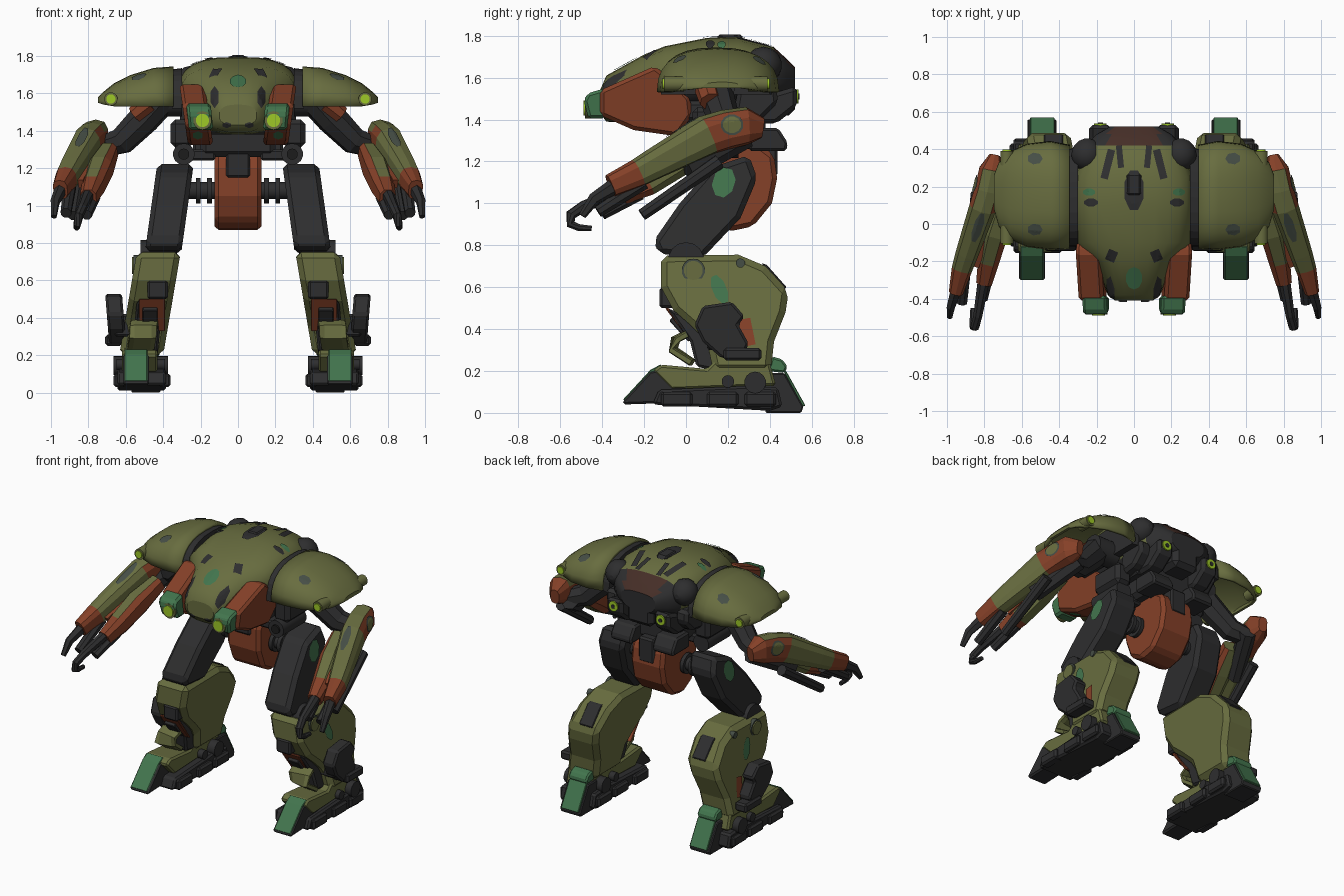
import bpy, bmesh, math
from mathutils import Vector
from mathutils.bvhtree import BVHTree

if "Cube" in bpy.data.objects:
    bpy.data.objects.remove(bpy.data.objects["Cube"])

COLORS = {"olive": (.138, .152, .050), "rust": (.235, .052, .021), "charcoal": (.027, .027, .028),
          "green": (.055, .178, .075), "lamp": (.34, .58, .02), "slate": (.06, .075, .06),
          "black": (.012, .012, .012), "umber": (.06, .027, .02)}
MATS = {}
for key, c in COLORS.items():
    MATS[key] = bpy.data.materials.new(key + "_paint")
    MATS[key].diffuse_color = (*c, 1)


def build(name, verts, faces, mats, fmat=None, mirror=True, bevel=0, smooth=False, thick=0, fix=True):
    """Mesh object in world space; fmat gives the colour index of each face."""
    bm = bmesh.new()
    vs = [bm.verts.new(v) for v in verts]
    for i, f in enumerate(faces):
        face = bm.faces.new([vs[k] for k in f])
        face.material_index = fmat[i] if fmat else 0
        face.smooth = smooth and len(f) == 4
    if fix:
        bmesh.ops.recalc_face_normals(bm, faces=bm.faces)
    me = bpy.data.meshes.new(name)
    bm.to_mesh(me)
    bm.free()
    for m in mats:
        me.materials.append(MATS[m])
    ob = bpy.data.objects.new(name, me)
    bpy.context.collection.objects.link(ob)
    if thick:
        s = ob.modifiers.new("shell", 'SOLIDIFY')
        s.thickness, s.offset = thick, 0
    if bevel:
        b = ob.modifiers.new("bevel", 'BEVEL')
        b.width, b.segments, b.limit_method = bevel, 1, 'ANGLE'
    if mirror:
        ob.modifiers.new("mirror", 'MIRROR')
    return ob


def rings(name, loops, mats, seg=None, caps=(True, True), closed=True, **kw):
    """Skin a row of equal loops; seg lists the colour index per segment."""
    n = len(loops[0])
    verts = [v for lp in loops for v in lp]
    faces, fm = [], []
    for i in range(len(loops) - 1):
        for j in range(n if closed else n - 1):
            k = (j + 1) % n
            faces.append((i*n + j, i*n + k, i*n + n + k, i*n + n + j))
            fm.append(seg[i] if seg else 0)
    if caps[0]:
        faces.append(tuple(range(n)))
        fm.append(seg[0] if seg else 0)
    if caps[1]:
        faces.append(tuple(range(len(verts) - n, len(verts))))
        fm.append(seg[-1] if seg else 0)
    return build(name, verts, faces, mats, fm, **kw)


def prism(name, prof, x0, x1, mat, lean=0, zref=0, bevel=.012, **kw):
    """Side profile (y, z) extruded across x, sheared by lean with height."""
    loops = [[(x + lean*(z - zref), y, z) for y, z in prof] for x in (x0, x1)]
    return rings(name, loops, [mat], bevel=bevel, **kw)


def box(name, x, y, z, mat, **kw):
    return prism(name, [(y[0], z[0]), (y[1], z[0]), (y[1], z[1]), (y[0], z[1])], x[0], x[1], mat, **kw)


def tube(name, path, mats, seg=None, sides=10, power=2, **kw):
    """Tube through (x, y, z, half width, half height) stations."""
    pts = [Vector(p[:3]) for p in path]
    loops, last = [], None
    for i, p in enumerate(path):
        t = (pts[min(i + 1, len(pts) - 1)] - pts[max(i - 1, 0)]).normalized()
        ref = Vector((0, 0, 1)) if abs(t.z) < .95 else Vector((0, 1, 0))
        s = t.cross(ref).normalized()
        if last and s.dot(last) < 0:
            s = -s
        last, u = s, s.cross(t)
        lp = []
        for k in range(sides):
            a = 2*math.pi*(k + .5)/sides
            c, d = [math.copysign(abs(q)**(2/power), q) for q in (math.cos(a), math.sin(a))]
            lp.append(pts[i] + s*c*p[3] + u*d*p[4])
        loops.append(lp)
    return rings(name, loops, mats, seg, **kw)


def disc(name, p, q, r, mat, sides=14, **kw):
    return tube(name, [(*p, r, r), (*q, r, r)], [mat], sides=sides, smooth=True, **kw)


def decal(name, target, view, c, r, mat, sides=10, rot=0, mirror=True, lift=.007):
    """Thin painted plate projected on a surface from the top, front or right."""
    bm = bmesh.new()
    bm.from_mesh(target.data)
    tree = BVHTree.FromBMesh(bm)
    bm.free()
    d = Vector({"top": (0, 0, -1), "front": (0, 1, 0), "side": (-1, 0, 0)}[view])
    g, n = (1.41 if sides == 4 else 1), sides*3
    corner = [(g*math.cos(2*math.pi*(i + .5)/sides), g*math.sin(2*math.pi*(i + .5)/sides)) for i in range(sides + 1)]
    rim = [tuple(corner[i//3][q]*(1 - i % 3/3) + corner[i//3 + 1][q]*(i % 3/3) for q in (0, 1)) for i in range(n)]
    verts = []
    for k, (e, f) in [(0, rim[0])] + [(k, e) for k in (.33, .67, 1) for e in rim]:
        u, v = r[0]*k*e, r[1]*k*f
        a, b = c[0] + u*math.cos(rot) - v*math.sin(rot), c[1] + u*math.sin(rot) + v*math.cos(rot)
        hit = tree.ray_cast(Vector({"top": (a, b, 3), "front": (a, -3, b), "side": (3, a, b)}[view]), d)[0]
        if hit is None:
            return
        verts.append(hit - d*lift)
    faces = [(0, 1 + i, 1 + (i + 1) % n) for i in range(n)]
    for m in (1, 1 + n):
        faces += [(m + i, m + n + i, m + n + (i + 1) % n, m + (i + 1) % n) for i in range(n)]
    build(name, verts, faces, [mat], mirror=mirror, fix=False)


# Torso shell: (y, half width, bottom, middle, top)
loops = []
for y, w, zb, zm, zt in [(-.41, .10, 1.43, 1.48, 1.54), (-.38, .14, 1.39, 1.48, 1.61), (-.2, .21, 1.38, 1.5, 1.71),
                         (-.1, .305, 1.42, 1.6, 1.75), (.1, .315, 1.45, 1.62, 1.79), (.25, .315, 1.45, 1.62, 1.795),
                         (.42, .26, 1.47, 1.62, 1.745), (.48, .2, 1.5, 1.62, 1.69), (.52, .13, 1.52, 1.6, 1.65)]:
    lp = []
    for k in range(24):
        a = 2*math.pi*k/24
        cx, sz = [math.copysign(abs(q)**.75, q) for q in (math.cos(a), math.sin(a))]
        lp.append((w*cx, y, zm + (zt - zm if sz > 0 else zm - zb)*sz))
    loops.append(lp)
torso = rings("torso_shell", loops, ["olive", "charcoal", "umber"], [0]*6 + [1]*2, mirror=False, smooth=True)
for f in torso.data.polygons:
    if f.center.z < 1.53 and f.center.y > -.15:
        f.material_index = 1
    elif f.center.y > .42 and abs(f.center.x) < .13 and f.center.z > 1.62:
        f.material_index = 2
decal("top_hatch", torso, "top", (0, .18), (.055, .115), "charcoal", 8, mirror=False)
decal("nose_badge", torso, "top", (0, -.29), (.045, .06), "green", mirror=False)
for c, r, rot, m in [((.14, .32), (.02, .08), .25, "charcoal"), ((.23, .115), (.04, .022), 0, "charcoal"),
                     ((.12, -.17), (.026, .03), .4, "charcoal"), ((.24, .17), (.035, .02), 0, "green"),
                     ((.075, .36), (.016, .06), -.1, "charcoal")]:
    decal("torso_slot", torso, "top", c, r, m, 4 if rot else 8, rot)
decal("nose_vent", torso, "front", (.125, 1.58), (.024, .06), "charcoal", 6)
decal("chin_slot", torso, "front", (.06, 1.43), (.025, .016), "charcoal", 6)

# Cheek armour with lamp tips
cheek = prism("cheek", [(-.41, 1.54), (-.15, 1.655), (-.05, 1.58), (.02, 1.5), (.03, 1.42), (-.04, 1.32), (-.25, 1.35),
                        (-.41, 1.42)], .16, .295, "rust", lean=.14, zref=1.52, bevel=.018)
prism("cheek_tip", [(-.385, 1.55), (-.47, 1.525), (-.488, 1.49), (-.465, 1.405), (-.385, 1.405)], .142, .272, "green", bevel=.014,
      lean=.1, zref=1.5)
disc("lamp_rim", (.19, -.44, 1.455), (.19, -.483, 1.455), .05, "olive")
disc("front_lamp", (.19, -.45, 1.455), (.19, -.489, 1.455), .036, "lamp")
decal("cheek_mark", cheek, "front", (.215, 1.375), (.03, .022), "green", 6)

# Shoulder pauldrons: open domed shells with a dark collar
def arch(x, y0, y1, zt, zb=1.53):
    lp = []
    for k in range(15):
        a = math.pi*k/14
        c, s = math.cos(a), math.sin(a)
        lp.append((x, (y0 + y1)/2 - (y1 - y0)/2*math.copysign(abs(c)**.78, c), zb + (zt - zb)*abs(s)**.78))
    return lp

pad = rings("pauldron", [arch(.345, -.125, .415, 1.735), arch(.45, -.13, .435, 1.727), arch(.57, -.115, .42, 1.69),
                         arch(.66, -.075, .38, 1.645), arch(.715, -.01, .325, 1.6, 1.54), arch(.74, .08, .26, 1.575, 1.55)],
            ["olive"], closed=False, caps=(False, True), thick=.018, smooth=True)
rings("shoulder_collar", [arch(.30, -.12, .41, 1.735, 1.52), arch(.352, -.12, .40, 1.728, 1.52)], ["charcoal"])
for c in [(.53, .35), (.53, -.03)]:
    decal("pauldron_port", pad, "top", c, (.042, .032), "slate", 7, lift=.017)
for y, s in [(-.07, -1), (.355, 1)]:
    disc("corner_housing", (.68, y - s*.06, 1.57), (.68, y + s*.035, 1.57), .036, "olive")
    disc("corner_lamp", (.68, y, 1.57), (.68, y + s*.043, 1.57), .025, "lamp")

# Dark undercarriage and back machinery
box("waist_block", (-.2, .2), (.02, .38), (1.26, 1.5), "charcoal", mirror=False, bevel=.03)
box("chest_underside", (-.27, .27), (-.1, .35), (1.38, 1.5), "charcoal", mirror=False, bevel=.03)
box("side_motor", (.24, .36), (.03, .27), (1.31, 1.46), "charcoal", bevel=.025)
disc("lower_drum", (.29, -.0, 1.275), (.29, .25, 1.275), .058, "charcoal")
disc("drum_face", (.29, -.012, 1.275), (.29, 0, 1.275), .03, "black")
box("drum_bracket", (.12, .29), (.03, .22), (1.24, 1.3), "charcoal")
tube("back_turbine", [(.25, .37 + .088*math.sin(a), 1.66, .088*math.cos(a), .088*math.cos(a))
                      for a in (-1.4, -1, -.5, 0, .5, 1, 1.4)], ["charcoal"], sides=14, smooth=True)
prism("back_vane", [(.25, 1.38), (.33, 1.5), (.53, 1.56), (.53, 1.46), (.43, 1.38)], .12, .24, "charcoal", bevel=.02)
prism("side_vane", [(.22, 1.38), (.25, 1.56), (.43, 1.56), (.44, 1.48), (.36, 1.4)], .22, .31, "charcoal", bevel=.02)
prism("back_tail", [(.3, 1.25), (.48, 1.25), (.485, 1.29), (.44, 1.36), (.3, 1.36)], .08, .24, "charcoal")
box("back_spine", (-.1, .1), (.3, .52), (1.42, 1.63), "charcoal", mirror=False, bevel=.03)
disc("back_lamp", (.18, .5, 1.51), (.18, .538, 1.51), .034, "lamp")
disc("back_lamp_hub", (.18, .5, 1.51), (.18, .542, 1.51), .014, "charcoal")
box("crest", (-.04, .04), (.15, .27), (1.77, 1.806), "charcoal", mirror=False)

# Upper arms
disc("shoulder_joint", (.3, .15, 1.56), (.47, .15, 1.56), .085, "charcoal")
tube("upper_arm", [(.40, .13, 1.575, .085, .085), (.5, .16, 1.465, .08, .085), (.62, .2, 1.345, .07, .075),
                   (.72, .24, 1.315, .06, .06)], ["charcoal"], sides=8)
tube("shoulder_flare", [(.47, .1, 1.55, .06, .06), (.55, .12, 1.485, .055, .05)], ["rust"], sides=8)

# Forearms: outer armour, inner gun pod, claws and barrels
arm = tube("forearm", [(.745, .365, 1.36, .03, .05), (.76, .29, 1.37, .07, .09), (.78, .19, 1.352, .073, .095),
                       (.805, .1, 1.325, .075, .097), (.89, -.15, 1.19, .063, .075), (.917, -.23, 1.145, .057, .068),
                       (.95, -.36, 1.085, .04, .055)],
           ["rust", "olive"], [0, 0, 0, 1, 1, 0], sides=10, power=2.8)
for f in arm.data.polygons:
    if .1 < f.center.y < .27 and f.normal.z > .45 and f.normal.y < .4:
        f.material_index = 1
decal("elbow_ring", arm, "side", (.22, 1.375), (.055, .05), "slate", 12)
decal("elbow_cap", arm, "side", (.22, 1.375), (.044, .04), "olive", 12, lift=.01)
decal("forearm_window", arm, "top", (.835, -.02), (.026, .085), "slate", 8, .3)
pod = tube("gun_pod", [(.69, .12, 1.29, .05, .055), (.735, -.04, 1.2, .068, .075), (.775, -.19, 1.1, .06, .068),
                       (.8, -.31, 1.04, .045, .05)], ["olive", "rust"], [0, 0, 1], sides=8, power=2.8)
for f in pod.data.polygons:
    if f.normal.x < -.5:
        f.material_index = 1
tube("pod_panel", [(.77, .0, 1.245, .025, .04), (.84, -.22, 1.115, .025, .04)], ["rust"], sides=4, power=1.4)
tube("hook_claw", [(.8, -.28, 1.065, .035, .035), (.835, -.49, .985, .026, .028), (.85, -.55, .945, .024, .026),
                   (.86, -.55, .9, .02, .022), (.862, -.51, .884, .018, .018), (.862, -.45, .88, .014, .014)],
     ["charcoal"], sides=8)
tube("outer_claw", [(.945, -.33, 1.09, .034, .04), (.978, -.44, 1.02, .025, .03), (.985, -.495, .94, .016, .018)],
     ["charcoal"], sides=6)
for a, b in [((.9, -.2, 1.1), (.92, -.42, .96)), ((.84, .16, 1.2), (.88, -.21, .945)), ((.77, -.22, 1.05), (.81, -.4, .95))]:
    tube("arm_barrel", [(*a, .036, .036), (*b, .03, .03)], ["charcoal"], sides=8)
tube("elbow_block", [(.69, .28, 1.33, .06, .07), (.82, .0, 1.17, .05, .07)], ["charcoal"], sides=8)

# Pelvis and hips
pelvis = prism("pelvis", [(.1, 1.29), (.05, 1.2), (.05, 1.05), (.1, .92), (.2, .865), (.32, .89), (.41, 1.0), (.435, 1.12),
                          (.42, 1.23), (.34, 1.29)], -.125, .125, "rust", mirror=False, bevel=.022)
box("pelvis_panel", (-.065, .065), (.035, .12), (1.15, 1.29), "charcoal", mirror=False)
box("pelvis_stripe", (-.06, .06), (.3, .437), (1.13, 1.3), "charcoal", mirror=False)
disc("hip_axle", (.1, .2, 1.08), (.3, .2, 1.08), .045, "charcoal")
for x in (.14, .2):
    disc("hip_ring", (x, .2, 1.08), (x + .025, .2, 1.08), .068, "charcoal")

# Thighs and knees
thigh = prism("thigh", [(.3, 1.23), (.12, 1.17), (-.03, 1.0), (-.155, .82), (-.13, .76), (.08, .74), (.26, .93), (.34, 1.12)],
              .24, .435, "charcoal", lean=-.14, zref=1.2, bevel=.025)
decal("thigh_badge", thigh, "side", (.18, 1.1), (.055, .075), "green", 8, -.3)
disc("knee_joint", (.34, 0, .73), (.52, 0, .73), .085, "charcoal")

# Shins
shin = prism("shin", [(-.12, .75), (.25, .755), (.38, .70), (.49, .58), (.475, .48), (.42, .34), (.405, .2), (.13, .2),
                      (.1, .34), (.02, .42), (-.06, .49), (-.12, .6)], .315, .55, "olive", lean=-.17, zref=.7, bevel=.03)
decal("shin_flash", shin, "side", (.16, .59), (.035, .075), "green", 8, .4)
decal("shin_red_panel", shin, "side", (.29, .385), (.03, .065), "rust", 4, .2)
disc("knee_cap", (.5, .035, .68), (.56, .035, .68), .056, "slate")
disc("knee_bolt", (.5, .035, .68), (.567, .035, .68), .046, "olive")
disc("rear_bolt", (.5, .26, .715), (.56, .26, .715), .022, "slate")
box("shin_vent", (.375, .485), (-.127, -.05), (.5, .6), "charcoal")
prism("shin_recess", [(-.09, .5), (.12, .42), (.15, .2), (.05, .22), (.02, .34)], .41, .55, "charcoal", lean=-.1, zref=.4)
prism("shin_trim", [(-.1, .5), (-.08, .5), (.045, .33), (.03, .33)], .39, .53, "rust", bevel=.004)
prism("shin_bar", [(-.08, .44), (-.06, .46), (.03, .35), (.01, .34)], .43, .51, "charcoal", bevel=.004)
tube("ankle_guard", [(.5, .0, .375, .075, .018), (.505, -.05, .35, .075, .018), (.51, -.06, .3, .075, .018),
                     (.52, .03, .24, .075, .018)], ["olive"], sides=8, power=4)
prism("calf_panel", [(.36, .715), (.385, .707), (.48, .6), (.46, .58)], .38, .48, "charcoal", bevel=.004)

# Outer leg launcher
prism("leg_launcher", [(.04, .42), (.08, .51), (.22, .53), (.28, .46), (.25, .42), (.3, .33), (.27, .27), (.17, .26), (.08, .34)],
      .61, .7, "charcoal", lean=.08, zref=.4)
box("launcher_mount", (.54, .66), (.1, .22), (.3, .42), "charcoal")
box("launcher_foot", (.62, .71), (.18, .36), (.25, .31), "charcoal")

# Feet
prism("sole", [(-.16, .04), (.05, .03), (.4, .01), (.46, .03), (.44, .12), (.3, .13), (-.13, .11)], .385, .645, "charcoal")
for x in (.36, .6):
    for y in (-.12, .1, .28):
        box("sole_pad", (x, x + .065), (y, y + .15), (.03, .1), "charcoal")
prism("toe", [(-.3, .04), (-.3, .06), (-.17, .2), (.0, .22), (.0, .05)], .475, .615, "charcoal")
prism("toe_plate", [(-.302, .062), (-.17, .205), (-.12, .232), (-.12, .22), (-.16, .19), (-.29, .06)], .485, .608, "green", bevel=.003)
prism("instep", [(-.16, .2), (-.12, .23), (.1, .21), (.15, .26), (.4, .24), (.43, .13), (-.07, .11)], .43, .62, "olive")
disc("ankle_wheel", (.375, .33, .145), (.665, .33, .145), .052, "charcoal")
disc("ankle_pin", (.39, .2, .15), (.65, .2, .15), .03, "charcoal")
prism("heel_frame", [(.38, .0), (.37, .19), (.47, .19), (.56, .03), (.55, .0)], .415, .57, "charcoal", bevel=.006)
prism("heel_cap", [(.39, .2), (.41, .27), (.46, .255), (.485, .22), (.47, .19)], .42, .56, "green", bevel=.01)
prism("heel_plate", [(.465, .2), (.478, .2), (.57, .035), (.555, .03)], .425, .555, "green", bevel=.003)

for m in bpy.data.materials:
    if m.users and not m.is_grease_pencil:
        m.use_nodes = True
        m.node_tree.nodes["Principled BSDF"].inputs["Base Color"].default_value = m.diffuse_color
